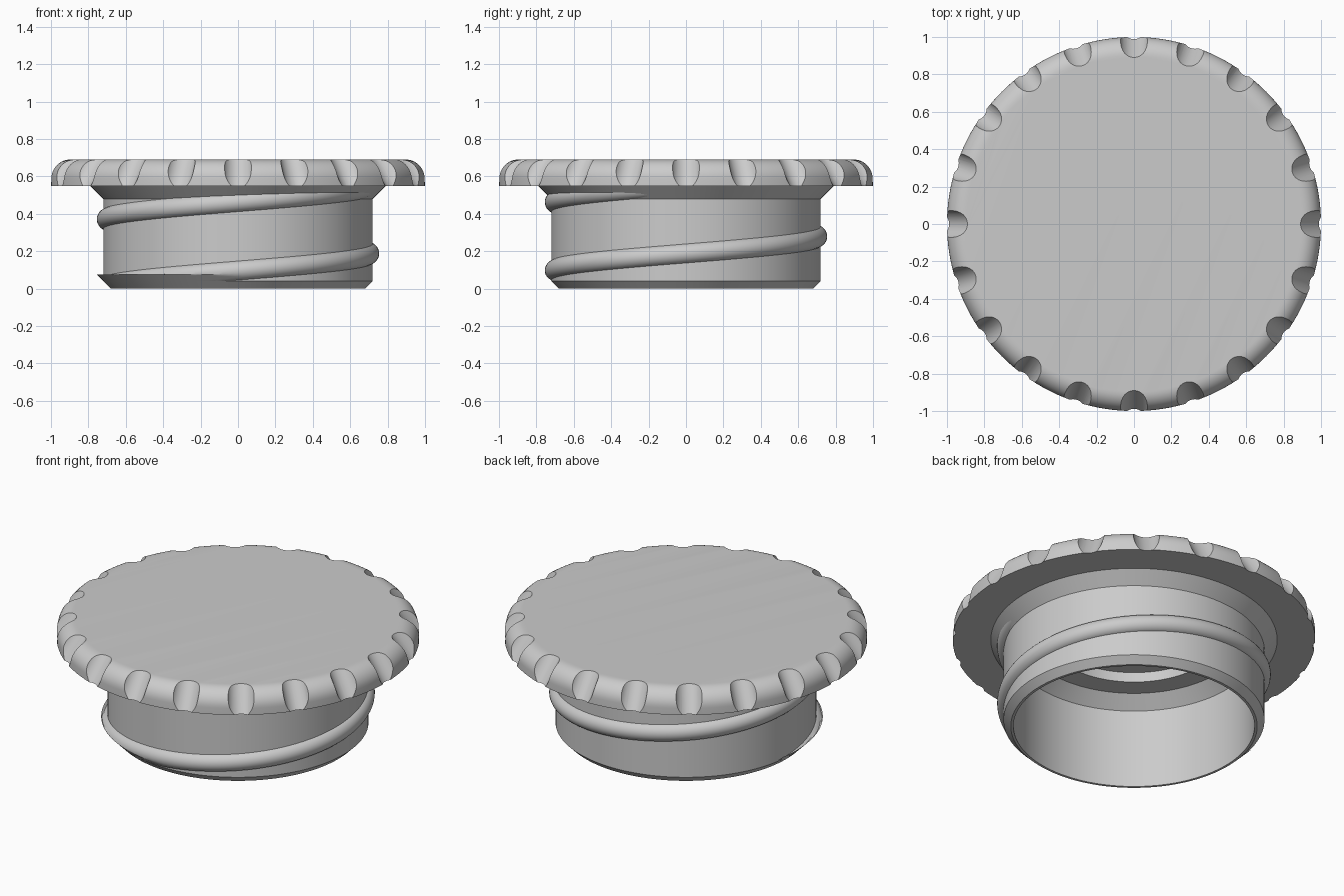
import bpy, bmesh
from math import sin, cos, pi, radians
from mathutils import Matrix, Vector

cube = bpy.data.objects.get("Cube")
if cube:
    bpy.data.objects.remove(cube, do_unlink=True)

grey = bpy.data.materials.new("matte grey")
grey.use_nodes = True
COLOR = (0.6, 0.6, 0.6, 1)
grey.diffuse_color = COLOR
grey.node_tree.nodes["Principled BSDF"].inputs["Base Color"].default_value = COLOR

SEGMENTS = 160


def make_object(name, bm):
    bmesh.ops.recalc_face_normals(bm, faces=bm.faces)
    mesh = bpy.data.meshes.new(name)
    bm.to_mesh(mesh)
    bm.free()
    mesh.materials.append(grey)
    obj = bpy.data.objects.new(name, mesh)
    bpy.context.collection.objects.link(obj)
    return obj


def smooth(obj):
    bpy.ops.object.select_all(action='DESELECT')
    obj.select_set(True)
    bpy.context.view_layer.objects.active = obj
    bpy.ops.object.shade_smooth_by_angle(angle=radians(28))


def bridge(bm, a, b):
    for i in range(len(a)):
        j = (i + 1) % len(a)
        bm.faces.new((a[i], a[j], b[j], b[i]))


def lathe(name, profile, closed):
    """Revolve (radius, z) points; an open profile gets flat discs at its ends."""
    bm = bmesh.new()
    rings = [[bm.verts.new((r * cos(2 * pi * k / SEGMENTS), r * sin(2 * pi * k / SEGMENTS), z))
              for k in range(SEGMENTS)] for r, z in profile]
    for a, b in zip(rings, rings[1:]):
        bridge(bm, a, b)
    if closed:
        bridge(bm, rings[-1], rings[0])
    else:
        bm.faces.new(rings[0])
        bm.faces.new(rings[-1])
    return make_object(name, bm)


# Flange: recessed underside, straight lip and rounded top edge
fillet = [(0.9 + 0.1 * cos(t * pi / 20), 0.59 + 0.1 * sin(t * pi / 20)) for t in range(11)]
flange = lathe("grip_flange", [(0.465, 0.61), (0.465, 0.55), (1, 0.55)] + fillet, False)

# Grip notches: a ring of leaning cylinders cut from the flange edge
bm = bmesh.new()
NOTCHES = 20
lean = Matrix.Translation((1.003, 0, 0.665)) @ Matrix.Rotation(radians(-35), 4, 'Y')
for k in range(NOTCHES):
    bmesh.ops.create_cone(bm, cap_ends=True, segments=48, radius1=0.078, radius2=0.078, depth=0.5,
                          matrix=Matrix.Rotation(2 * pi * k / NOTCHES, 4, 'Z') @ lean)
cutter = make_object("notch_cutter", bm)
cutter.hide_render = True
cut = flange.modifiers.new("notches", 'BOOLEAN')
cut.operation = 'DIFFERENCE'
cut.solver = 'EXACT'
cut.object = cutter
bpy.context.view_layer.objects.active = flange
bpy.ops.object.modifier_apply(modifier=cut.name)
bpy.data.objects.remove(cutter, do_unlink=True)
smooth(flange)

# Hollow plug: chamfered foot, flared neck outside and in
plug = lathe("plug_wall", [(0.68, 0), (0.72, 0.04), (0.72, 0.48), (0.79, 0.55), (0.79, 0.56),
                           (0.59, 0.56), (0.59, 0.55), (0.665, 0.48), (0.665, 0)], True)
smooth(plug)

# Screw thread: round bead on a rising helix, trimmed by the foot chamfer
bm = bmesh.new()
STEPS, SIDES, PITCH, BEAD = 200, 14, 0.366, 0.055
rows = []
for s in range(STEPS + 1):
    angle = radians(170 + 190 * s / STEPS * 1.0)
    turn = radians(170) + (radians(720) - radians(170)) * s / STEPS
    height = 0.005 + PITCH * (turn - pi) / (2 * pi)
    row = []
    for k in range(SIDES + 1):
        a = -pi / 2 + pi * k / SIDES
        r = 0.7 + BEAD * cos(a)
        z = max(height + BEAD * sin(a), r - 0.679)
        row.append(bm.verts.new((r * cos(turn), r * sin(turn), z)))
    rows.append(row)
for a, b in zip(rows, rows[1:]):
    bridge(bm, a, b)
bm.faces.new(rows[0])
bm.faces.new(rows[-1])
smooth(make_object("screw_thread", bm))
